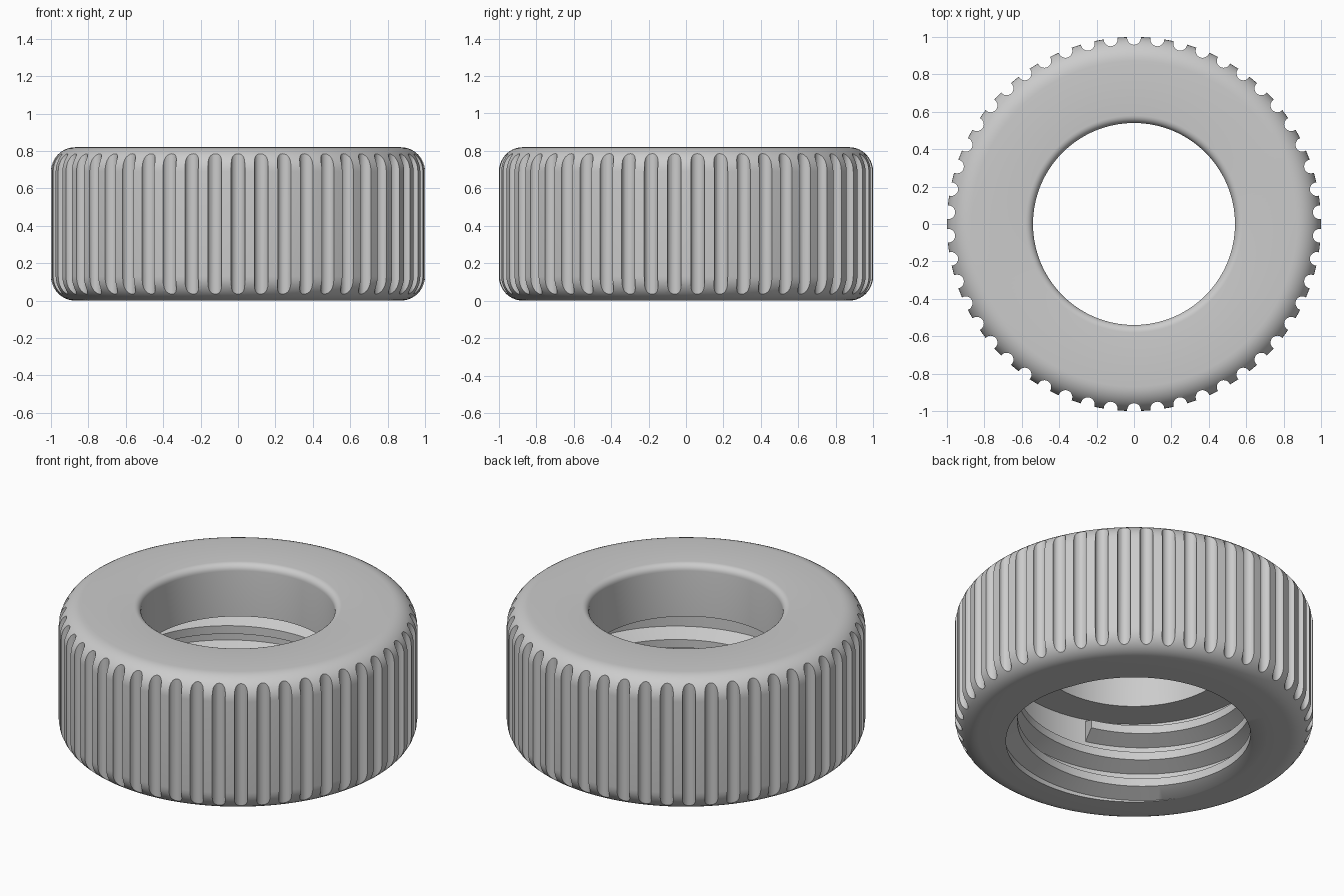
import bpy, bmesh, math
from mathutils import Vector, Matrix

HEIGHT = 0.82
GROOVES = 50
PITCH = 0.17
BORE, ROOT, CREST, STEP_Z = 0.54, 0.74, 0.65, 0.5

old = bpy.data.objects.get("Cube")
if old:
    bpy.data.objects.remove(old, do_unlink=True)

grey = bpy.data.materials.new("plain_grey")
grey.use_nodes = True
grey.diffuse_color = (0.6, 0.6, 0.6, 1)
grey.node_tree.nodes["Principled BSDF"].inputs["Base Color"].default_value = grey.diffuse_color


def make_object(name, bm):
    bmesh.ops.recalc_face_normals(bm, faces=bm.faces)
    mesh = bpy.data.meshes.new(name)
    bm.to_mesh(mesh)
    bm.free()
    mesh.materials.append(grey)
    obj = bpy.data.objects.new(name, mesh)
    bpy.context.collection.objects.link(obj)
    return obj


def activate(obj):
    bpy.ops.object.select_all(action='DESELECT')
    obj.select_set(True)
    bpy.context.view_layer.objects.active = obj


def arc(r, z, radius, start, end, steps):
    """Points of a fillet in the radius/height plane, angles in degrees."""
    angles = [math.radians(start + (end - start) * i / steps) for i in range(steps + 1)]
    return [(r + radius * math.cos(a), z + radius * math.sin(a)) for a in angles]


# Ring body: closed profile turned about the z axis
fillet, lip = 0.13, 0.04
profile = [(ROOT, STEP_Z), (ROOT, 0)]
profile += arc(1 - fillet, fillet, fillet, -90, 0, 10)
profile += arc(1 - fillet, HEIGHT - fillet, fillet, 0, 90, 10)
profile += arc(BORE + lip, HEIGHT - lip, lip, 90, 180, 6)
profile.append((BORE, STEP_Z))

bm = bmesh.new()
verts = [bm.verts.new((r, 0, z)) for r, z in profile]
edges = [bm.edges.new((a, b)) for a, b in zip(verts, verts[1:] + verts[:1])]
bmesh.ops.spin(bm, geom=verts + edges, cent=(0, 0, 0), axis=(0, 0, 1),
               angle=math.tau, steps=200, use_merge=True)
bmesh.ops.remove_doubles(bm, verts=bm.verts, dist=0.0001)
body = make_object("ring_body", bm)

# Grip grooves: round vertical cutters around the rim, starting at the front
bm = bmesh.new()
for i in range(GROOVES):
    angle = -math.pi / 2 + math.tau * i / GROOVES
    spot = Vector((math.cos(angle), math.sin(angle), 0)) * 0.995
    spot.z = HEIGHT / 2
    bmesh.ops.create_cone(bm, cap_ends=True, segments=20, radius1=0.037, radius2=0.037,
                          depth=HEIGHT + 0.2, matrix=Matrix.Translation(spot))
cutter = make_object("groove_cutter", bm)
cutter.hide_render = True

cut = body.modifiers.new("grooves", 'BOOLEAN')
cut.operation = 'DIFFERENCE'
cut.solver = 'EXACT'
cut.object = cutter
activate(body)
bpy.ops.object.modifier_apply(modifier=cut.name)
bpy.data.objects.remove(cutter, do_unlink=True)

# Internal thread: trapezoid ridge swept along a helix, trimmed at the bottom
section = [(ROOT + 0.01, -0.07), (CREST, -0.025), (CREST, 0.025), (ROOT + 0.01, 0.07)]
low, high = -0.1, 0.425
steps = int((high - low) / PITCH * 120)
bm = bmesh.new()
previous = None
for i in range(steps + 1):
    z = low + (high - low) * i / steps
    angle = math.radians(135) + math.tau * (z - 0.37) / PITCH
    ring = [bm.verts.new((r * math.cos(angle), r * math.sin(angle), z + dz))
            for r, dz in section]
    if previous:
        for k in range(4):
            n = (k + 1) % 4
            bm.faces.new((previous[k], previous[n], ring[n], ring[k]))
    if i in (0, steps):
        bm.faces.new(ring)
    previous = ring
bmesh.ops.bisect_plane(bm, geom=bm.verts[:] + bm.edges[:] + bm.faces[:],
                       plane_co=(0, 0, 0), plane_no=(0, 0, 1), clear_inner=True)
open_edges = [e for e in bm.edges if e.is_boundary]
filled = bmesh.ops.holes_fill(bm, edges=open_edges, sides=0)["faces"]
bmesh.ops.triangulate(bm, faces=filled)
thread = make_object("inner_thread", bm)

for obj in (body, thread):
    activate(obj)
    bpy.ops.object.shade_smooth_by_angle(angle=math.radians(30))
